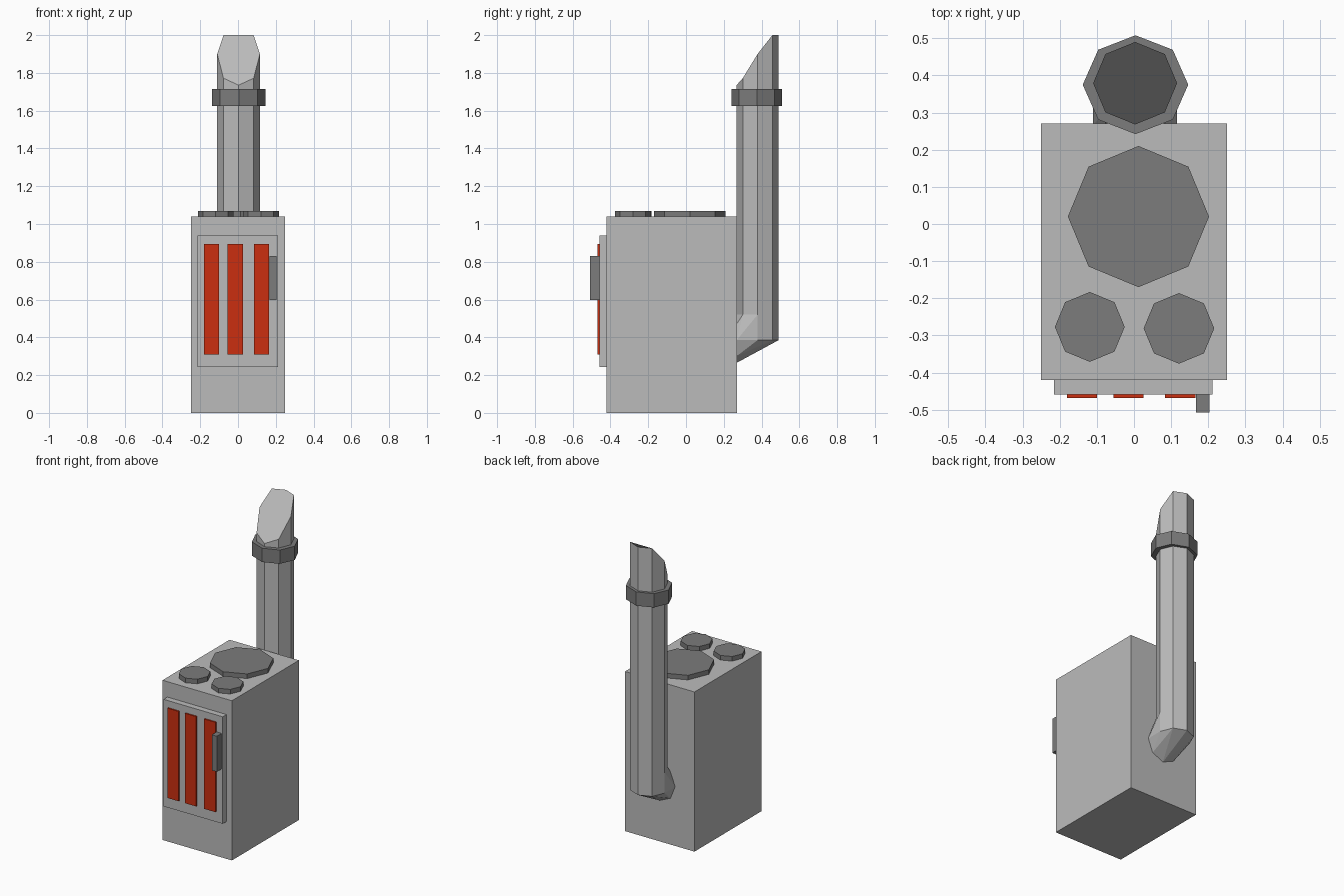
import bpy, bmesh, math

if "Cube" in bpy.data.objects:
    bpy.data.objects.remove(bpy.data.objects["Cube"])


def material(name, rgb):
    m = bpy.data.materials.new(name)
    m.diffuse_color = (*rgb, 1)
    m.use_nodes = True
    m.node_tree.nodes["Principled BSDF"].inputs["Base Color"].default_value = m.diffuse_color
    return m


GREY = material("light_grey_metal", (0.50, 0.50, 0.50))
DARK = material("dark_grey_iron", (0.20, 0.20, 0.20))
RED = material("ember_red", (0.60, 0.028, 0.005))


def finish(name, bm, mat):
    bmesh.ops.recalc_face_normals(bm, faces=bm.faces[:])
    me = bpy.data.meshes.new(name)
    bm.to_mesh(me)
    bm.free()
    me.materials.append(mat)
    ob = bpy.data.objects.new(name, me)
    bpy.context.collection.objects.link(ob)
    return ob


def box(name, x, y, z, mat):
    bm = bmesh.new()
    bmesh.ops.create_cube(bm, size=1)
    for v in bm.verts:
        v.co = [lo + (c + 0.5) * (hi - lo) for c, (lo, hi) in zip(v.co, (x, y, z))]
    return finish(name, bm, mat)


def octagon(cx, cy, rx, ry):
    return [(cx + rx * math.cos(i * math.pi / 4), cy + ry * math.sin(i * math.pi / 4))
            for i in range(8)]


def prism(name, ring, z0, top, mat):
    """Octagonal prism; top is a function giving the height at each y."""
    bm = bmesh.new()
    lo = [bm.verts.new((x, y, z0)) for x, y in ring]
    hi = [bm.verts.new((x, y, top(y))) for x, y in ring]
    bm.faces.new(lo)
    bm.faces.new(hi)
    for i in range(8):
        j = (i + 1) % 8
        bm.faces.new((lo[i], lo[j], hi[j], hi[i]))
    return finish(name, bm, mat)


# Stove body and door
box("stove_body", (-0.25, 0.25), (-0.42, 0.27), (0, 1.04), GREY)
box("door", (-0.215, 0.211), (-0.459, -0.42), (0.243, 0.94), GREY)

# Glowing slots and door handle
for i, x in enumerate((-0.181, -0.055, 0.084)):
    box(f"glowing_slot_{i + 1}", (x, x + 0.081), (-0.468, -0.459), (0.31, 0.895), RED)
box("door_handle", (0.167, 0.203), (-0.508, -0.459), (0.598, 0.83), DARK)

# Hot plates
for name, x, y, r in (("large_hot_plate", 0.012, 0.02, 0.19),
                      ("left_hot_plate", -0.119, -0.277, 0.094),
                      ("right_hot_plate", 0.121, -0.281, 0.095)):
    prism(name, octagon(x, y, r, r), 1.04, lambda y: 1.07, DARK)


# Chimney pipe with slanted top
def slant(y):
    for limit, z in ((0.28, 1.735), (0.32, 1.772), (0.40, 1.90)):
        if y < limit:
            return z
    return 2.0


ring = octagon(0.003, 0.379, 0.113, 0.111)
prism("chimney_pipe", ring, 0.52, slant, GREY)
prism("chimney_collar", octagon(0.004, 0.375, 0.142, 0.133), 1.625, lambda y: 1.715, DARK)

# Elbow joining the pipe to the back of the body
bm = bmesh.new()
for x, y in ring:
    bm.verts.new((x, y, 0.52))
    if y > 0.37:
        bm.verts.new((x, y, 0.385))
for x, z in octagon(0.003, 0.385, 0.113, 0.12):
    bm.verts.new((x, 0.268, z))
bmesh.ops.convex_hull(bm, input=bm.verts[:])
finish("chimney_elbow", bm, GREY)
